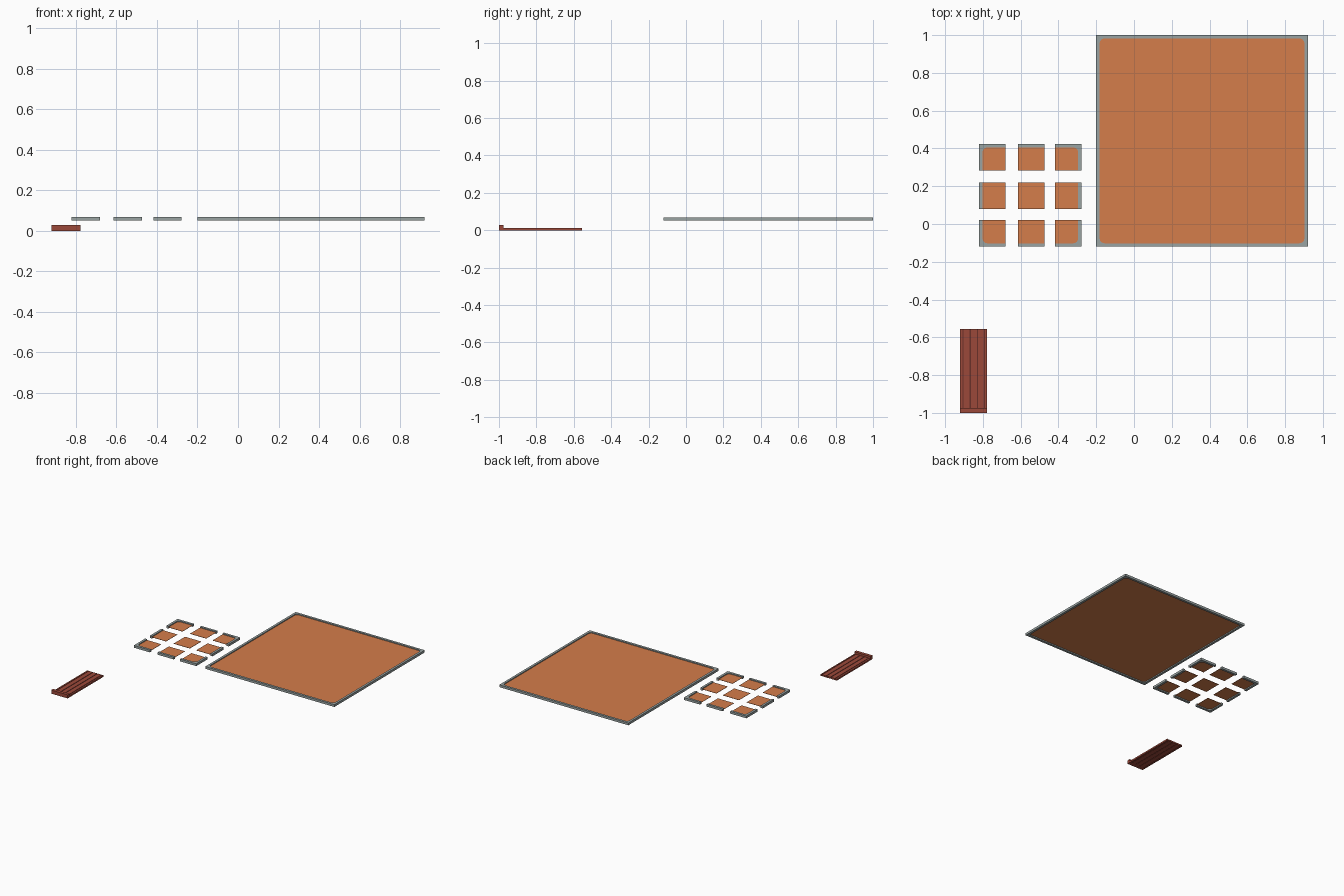
import bpy, bmesh, math

if "Cube" in bpy.data.objects:
    bpy.data.objects.remove(bpy.data.objects["Cube"])

def mat(name, col):
    m = bpy.data.materials.new(name)
    m.diffuse_color = (*col, 1)
    m.use_nodes = True
    m.node_tree.nodes["Principled BSDF"].inputs["Base Color"].default_value = m.diffuse_color
    return m

ORANGE = mat("orange clay", (0.66, 0.205, 0.07))
GRAY = mat("gray stone", (0.32, 0.37, 0.365))
RED = mat("dark red wood", (0.33, 0.066, 0.042))
DARK = mat("dark groove", (0.14, 0.03, 0.022))
Z0, Z1, ZF = 0.051, 0.069, 0.061   # rim bottom, rim top, floor level
RIM, FIL = 0.018, 0.025            # rim width, inner corner radius

def finish(bm, name, m):
    bmesh.ops.recalc_face_normals(bm, faces=bm.faces)
    me = bpy.data.meshes.new(name)
    bm.to_mesh(me)
    bm.free()
    me.materials.append(m)
    ob = bpy.data.objects.new(name, me)
    bpy.context.collection.objects.link(ob)
    return ob

def prism(bm, pts, z0, z1):
    lo = [bm.verts.new((x, y, z0)) for x, y in pts]
    hi = [bm.verts.new((x, y, z1)) for x, y in pts]
    n = len(pts)
    bm.faces.new(lo[::-1])
    bm.faces.new(hi)
    for i in range(n):
        j = (i + 1) % n
        bm.faces.new((lo[i], lo[j], hi[j], hi[i]))

def box(bm, x0, x1, y0, y1, z0, z1):
    prism(bm, [(x0, y0), (x1, y0), (x1, y1), (x0, y1)], z0, z1)

def floor_tile(name, x0, y0, size, xs, ys):
    """Thin floor with a rim along the sides listed in xs and ys (-1 / 1)."""
    x1, y1 = x0 + size, y0 + size
    ix0, ix1 = x0 + RIM * (-1 in xs), x1 - RIM * (1 in xs)
    iy0, iy1 = y0 + RIM * (-1 in ys), y1 - RIM * (1 in ys)
    bm = bmesh.new()
    box(bm, ix0, ix1, iy0, iy1, ZF - 0.001, ZF + 0.001)
    finish(bm, name + "_floor", ORANGE)
    if not xs and not ys:
        return
    bm = bmesh.new()
    for s in xs:
        a, b = (x0, ix0) if s < 0 else (ix1, x1)
        box(bm, a, b, y0, y1, Z0, Z1)
    for s in ys:
        a, b = (y0, iy0) if s < 0 else (iy1, y1)
        box(bm, ix0, ix1, a, b, Z0, Z1)
    # rounded inner corners
    for sx in xs:
        for sy in ys:
            cx = ix0 if sx < 0 else ix1
            cy = iy0 if sy < 0 else iy1
            pts = [(cx, cy)]
            for k in range(5):
                t = math.pi / 2 * k / 4
                pts.append((cx - sx * FIL * (1 - math.sin(t)),
                            cy - sy * FIL * (1 - math.cos(t))))
            prism(bm, pts, Z0, Z1)
    finish(bm, name + "_rim", GRAY)

# large assembled floor
floor_tile("large_floor", -0.20, -0.12, 1.12, (-1, 1), (-1, 1))

# nine modular pieces: corners, edges and centre
for i, x in enumerate((-0.82, -0.614, -0.418)):
    for j, y in enumerate((-0.12, 0.08, 0.283)):
        xs = (i - 1,) if i != 1 else ()
        ys = (j - 1,) if j != 1 else ()
        floor_tile(f"tile_{i}_{j}", x, y, 0.14, xs, ys)

# wooden ramp: slats with dark grooves between, and a raised end lip
edges = (-0.92, -0.905, -0.867, -0.829, -0.791, -0.778)
G = 0.003
bm = bmesh.new()
for x in edges[1:-1]:
    box(bm, x - G, x + G, -0.975, -0.555, 0.002, 0.009)
finish(bm, "ramp_grooves", DARK)
bm = bmesh.new()
for k, (a, b) in enumerate(zip(edges, edges[1:])):
    box(bm, a + G * (k > 0), b - G * (k < 4), -0.975, -0.555, 0.0, 0.012)
finish(bm, "ramp_boards", RED)
bm = bmesh.new()
box(bm, -0.92, -0.778, -1.0, -0.975, 0.0, 0.028)
finish(bm, "ramp_lip", RED)
